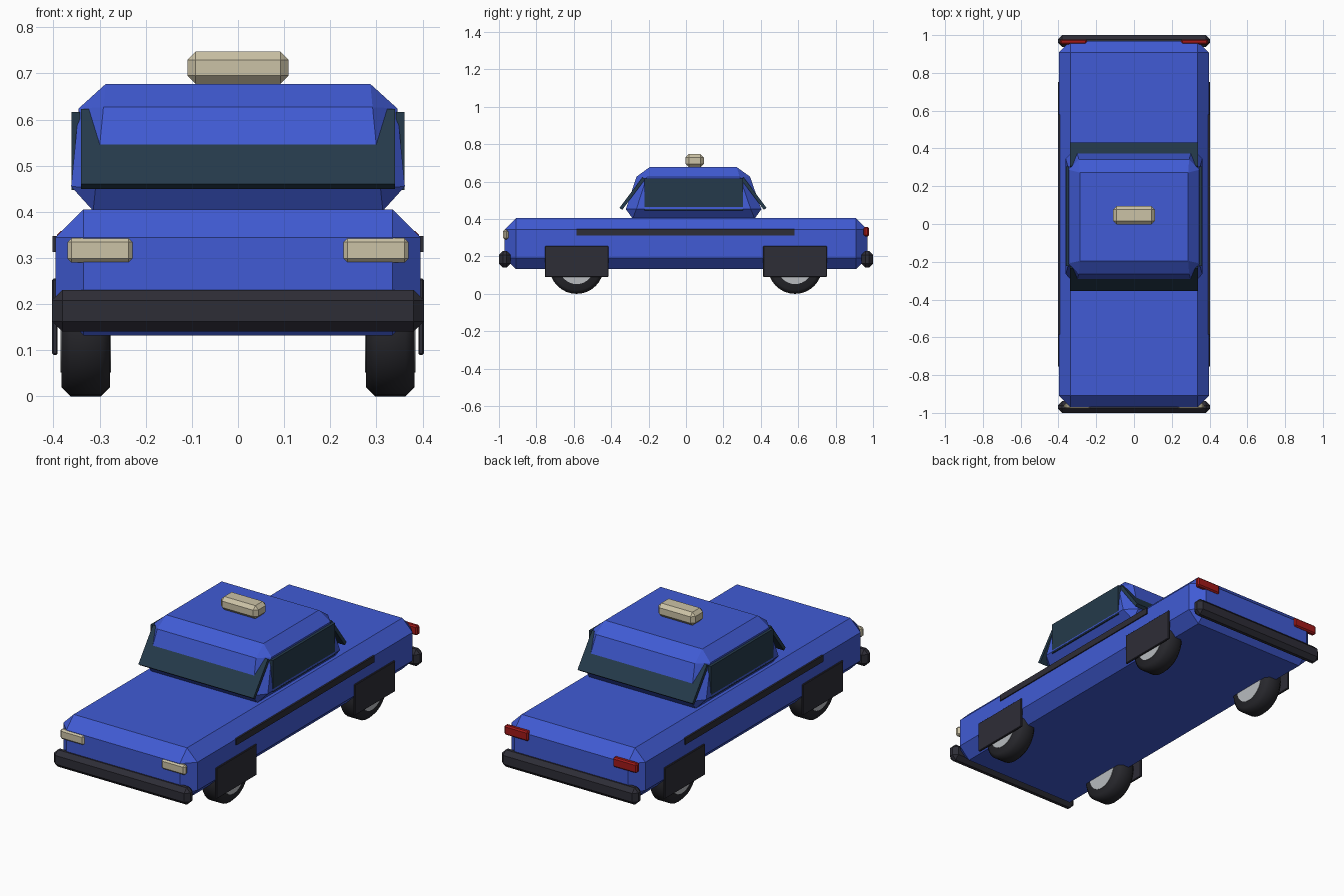
import bpy, bmesh
from math import radians
from mathutils import Matrix, Vector

cube = bpy.data.objects.get("Cube")
if cube:
    bpy.data.objects.remove(cube, do_unlink=True)


def material(name, r, g, b):
    m = bpy.data.materials.new(name)
    m.use_nodes = True
    m.diffuse_color = (r, g, b, 1)
    m.node_tree.nodes["Principled BSDF"].inputs["Base Color"].default_value = (r, g, b, 1)
    return m


BLUE = material("body blue", 0.052, 0.105, 0.66)
GLASS = material("dark teal glass", 0.018, 0.042, 0.07)
TRIM = material("charcoal trim", 0.027, 0.026, 0.037)
TYRE = material("tyre black", 0.021, 0.021, 0.026)
CREAM = material("cream lamp", 0.6, 0.54, 0.38)
RED = material("tail red", 0.36, 0.01, 0.01)
METAL = material("hub grey", 0.48, 0.5, 0.52)


def finish(name, bm, mat, chamfer=0):
    if chamfer:
        bmesh.ops.bevel(bm, geom=bm.edges[:], offset=chamfer, segments=1,
                        affect='EDGES', clamp_overlap=True)
    bmesh.ops.recalc_face_normals(bm, faces=bm.faces[:])
    mesh = bpy.data.meshes.new(name)
    bm.to_mesh(mesh)
    bm.free()
    mesh.materials.append(mat)
    ob = bpy.data.objects.new(name, mesh)
    bpy.context.collection.objects.link(ob)
    return ob


def box(name, mat, x, y, z, chamfer=0, tilt=0):
    """Box from (min, max) pairs, optionally tilted about its own x axis."""
    bm = bmesh.new()
    centre = Vector([(a + b) / 2 for a, b in (x, y, z)])
    size = Vector([b - a for a, b in (x, y, z)])
    bmesh.ops.create_cube(bm, size=1)
    bmesh.ops.scale(bm, vec=size, verts=bm.verts[:])
    ob = finish(name, bm, mat, chamfer)
    ob.matrix_world = Matrix.Translation(centre) @ Matrix.Rotation(radians(tilt), 4, 'X')
    return ob


def sides(name, mat, x, y, z, chamfer=0):
    """The same box on the left (+x) and the right (-x)."""
    box("left_" + name, mat, x, y, z, chamfer)
    box("right_" + name, mat, (-x[1], -x[0]), y, z, chamfer)


def cylinder(name, mat, radius, width, place, bevel=0):
    bm = bmesh.new()
    bmesh.ops.create_cone(bm, cap_ends=True, segments=32, radius1=radius,
                          radius2=radius, depth=width)
    if bevel:
        rims = [e for e in bm.edges if any(len(f.verts) > 4 for f in e.link_faces)]
        bmesh.ops.bevel(bm, geom=rims, offset=bevel, segments=1, affect='EDGES')
    ob = finish(name, bm, mat)
    ob.matrix_world = Matrix.Translation(place) @ Matrix.Rotation(radians(90), 4, 'Y')
    bpy.ops.object.select_all(action='DESELECT')
    ob.select_set(True)
    bpy.context.view_layer.objects.active = ob
    bpy.ops.object.shade_smooth_by_angle(angle=radians(50))


# Lower body
box("body", BLUE, (-0.396, 0.396), (-0.97, 0.97), (0.132, 0.405), 0.061)

# Cabin, tapering upward
bm = bmesh.new()
bmesh.ops.create_cube(bm, size=1)
for v in bm.verts:
    top, rear = v.co.z > 0, v.co.y > 0
    half = 0.34 if top else 0.367
    y = (0.325 if top else 0.42) if rear else (-0.248 if top else -0.338)
    v.co = (half if v.co.x > 0 else -half, y, 0.677 if top else 0.402)
finish("cabin", bm, BLUE, 0.053)

# Windows, sunk into the cabin walls
box("windscreen", GLASS, (-0.34, 0.34), (-0.296, -0.278), (0.434, 0.638), 0, -37)
box("rear_window", GLASS, (-0.34, 0.34), (0.353, 0.371), (0.434, 0.638), 0, 37)
sides("side_window", GLASS, (0.343, 0.361), (-0.222, 0.305), (0.447, 0.616))

# Roof lamp
box("roof_lamp", CREAM, (-0.11, 0.11), (-0.003, 0.095), (0.677, 0.747), 0.018)

# Side trim and bumpers
sides("side_trim", TRIM, (0.388, 0.402), (-0.585, 0.58), (0.313, 0.347))
for name, y in (("front_bumper", (-1.0, -0.938)), ("rear_bumper", (0.938, 1.0))):
    box(name, TRIM, (-0.403, 0.403), y, (0.14, 0.23), 0.022)

# Lamps
sides("headlight", CREAM, (0.228, 0.37), (-0.978, -0.95), (0.29, 0.343), 0.009)
sides("tail_light", RED, (0.25, 0.392), (0.95, 0.978), (0.307, 0.358), 0.007)

# Wheels with hubs, and the plates covering them
for end, y in (("front", -0.585), ("rear", 0.583)):
    sides(end + "_wheel_cover", TRIM, (0.391, 0.403), (y - 0.17, y + 0.17), (0.09, 0.255), 0.003)
    for side, x in (("left", 0.33), ("right", -0.33)):
        label = side + "_" + end
        cylinder(label + "_tyre", TYRE, 0.145, 0.106, (x, y, 0.145), 0.02)
        cylinder(label + "_hub", METAL, 0.093, 0.11, (x, y, 0.145))
